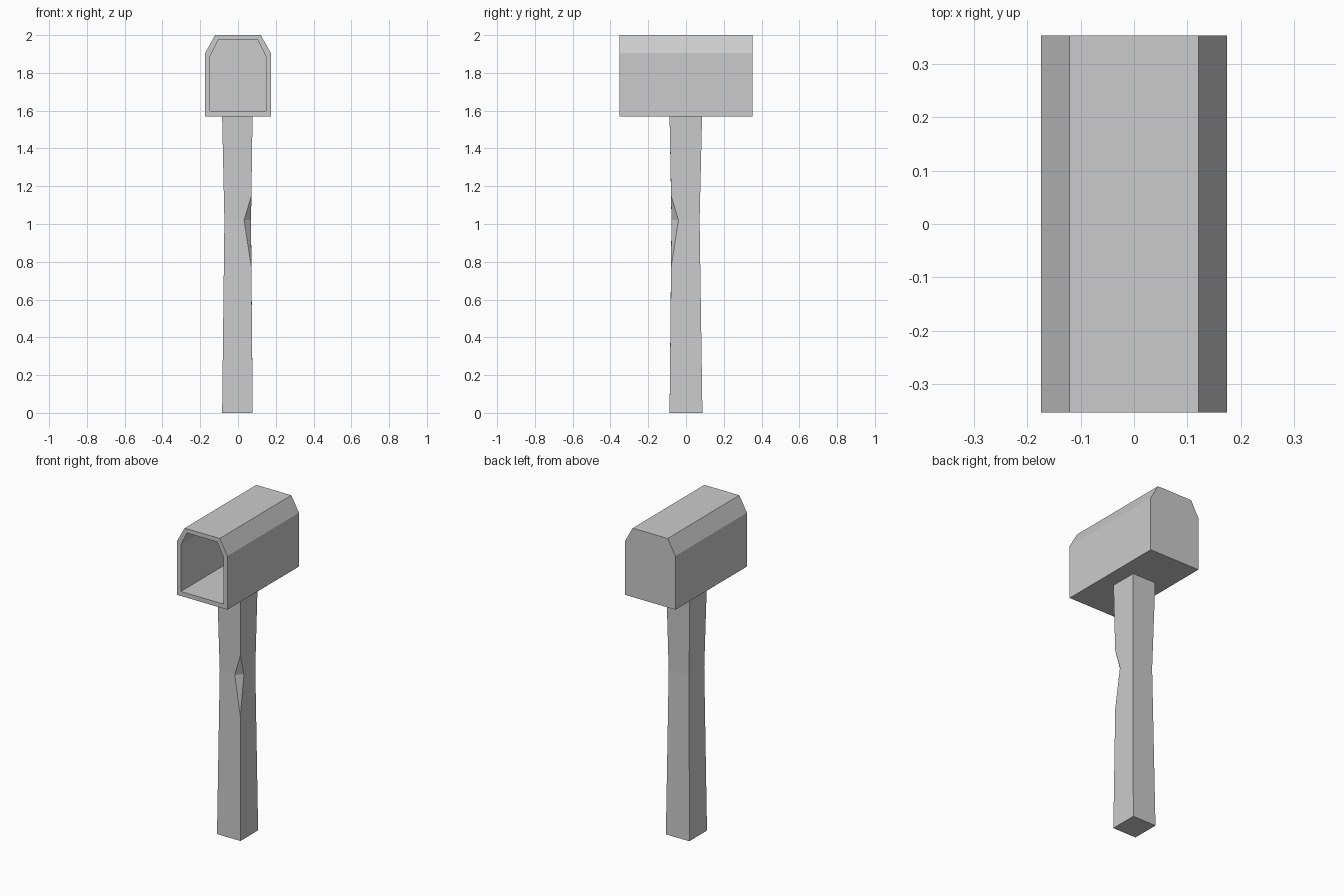
import bpy
import bmesh

cube = bpy.data.objects.get("Cube")
if cube:
    bpy.data.objects.remove(cube, do_unlink=True)

grey = bpy.data.materials.new("plain grey")
grey.use_nodes = True
colour = (0.6, 0.6, 0.6, 1)
grey.diffuse_color = colour
grey.node_tree.nodes["Principled BSDF"].inputs["Base Color"].default_value = colour


def finish(name, bm):
    bmesh.ops.recalc_face_normals(bm, faces=bm.faces)
    mesh = bpy.data.meshes.new(name)
    bm.to_mesh(mesh)
    bm.free()
    mesh.materials.append(grey)
    obj = bpy.data.objects.new(name, mesh)
    bpy.context.collection.objects.link(obj)


def arch(bm, y, half, shoulder, low, bend, high):
    """Ring of a box section with two chamfered top corners."""
    right = [(half, low), (half, bend), (shoulder, high)]
    left = [(-x, z) for x, z in reversed(right)]
    return [bm.verts.new((x, y, z)) for x, z in right + left]


def bridge(bm, a, b):
    for i in range(len(a)):
        j = (i + 1) % len(a)
        bm.faces.new((a[i], a[j], b[j], b[i]))


# Head: chamfered block, hollow and open at the front
bm = bmesh.new()
outer = (0.174, 0.121, 1.57, 1.905, 2.0)
inner = (0.147, 0.105, 1.598, 1.89, 1.974)
back = arch(bm, 0.353, *outer)
front = arch(bm, -0.353, *outer)
rim = arch(bm, -0.353, *inner)
floor = arch(bm, 0.325, *inner)
for a, b in ((back, front), (front, rim), (rim, floor)):
    bridge(bm, a, b)
bm.faces.new(back)
bm.faces.new(floor)
finish("hammer_head", bm)


# Handle: square shaft with a narrow waist and a chip in one front corner
def section(bm, z, x0, x1, y0, y1):
    return [bm.verts.new((x, y, z)) for x, y in ((x0, y0), (x1, y0), (x1, y1), (x0, y1))]


bm = bmesh.new()
base = section(bm, 0, -0.084, 0.078, -0.087, 0.087)
waist = section(bm, 1.02, -0.072, 0.069, -0.077, 0.072)
top = section(bm, 1.57, -0.084, 0.077, -0.087, 0.085)
chip_front = waist[1]
chip_front.co.x = 0.032
chip_side = bm.verts.new((0.069, -0.04, 1.02))
for end, tip_z in ((base, 0.77), (top, 1.15)):
    tip = bm.verts.new((0.071, -0.079, tip_z))
    bm.faces.new((end[0], end[1], tip, chip_front, waist[0]))
    bm.faces.new((end[1], end[2], waist[2], chip_side, tip))
    bm.faces.new((tip, chip_side, chip_front))
    for i in (2, 3):
        j = (i + 1) % 4
        bm.faces.new((end[i], end[j], waist[j], waist[i]))
    bm.faces.new(end)
finish("handle", bm)
